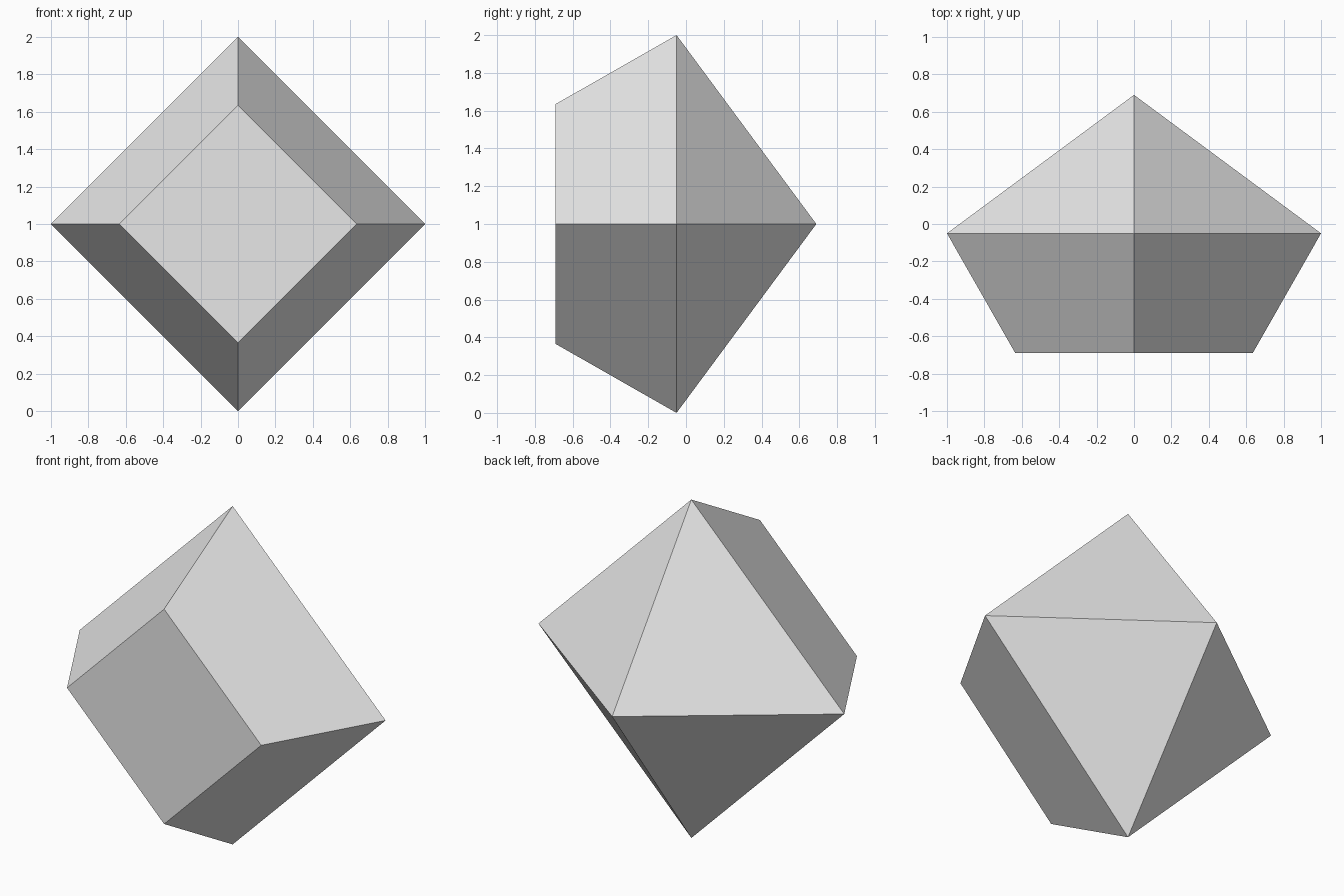
import bpy
import bmesh

cube = bpy.data.objects.get("Cube")
if cube:
    bpy.data.objects.remove(cube, do_unlink=True)

# Plain light grey
grey = bpy.data.materials.new("light_grey")
grey.use_nodes = True
colour = (0.8, 0.8, 0.8, 1)
grey.diffuse_color = colour
grey.node_tree.nodes["Principled BSDF"].inputs["Base Color"].default_value = colour

MID = 1.0
bm = bmesh.new()


def diamond(half, y):
    """Four corners of a diamond ring, counter-clockwise from the front."""
    corners = ((1, 0), (0, 1), (-1, 0), (0, -1))
    return [bm.verts.new((half * x, y, MID + half * z)) for x, z in corners]


# Flat front table, wide girdle and pointed back
table = diamond(0.635, -0.69)
girdle = diamond(1.0, -0.05)
point = bm.verts.new((0, 0.69, MID))

bm.faces.new(table)
for i in range(4):
    j = (i + 1) % 4
    bm.faces.new((table[i], girdle[i], girdle[j], table[j]))
    bm.faces.new((girdle[i], point, girdle[j]))
bmesh.ops.recalc_face_normals(bm, faces=bm.faces)

mesh = bpy.data.meshes.new("cut_gem")
bm.to_mesh(mesh)
bm.free()
mesh.materials.append(grey)
gem = bpy.data.objects.new("cut_gem", mesh)
bpy.context.collection.objects.link(gem)
